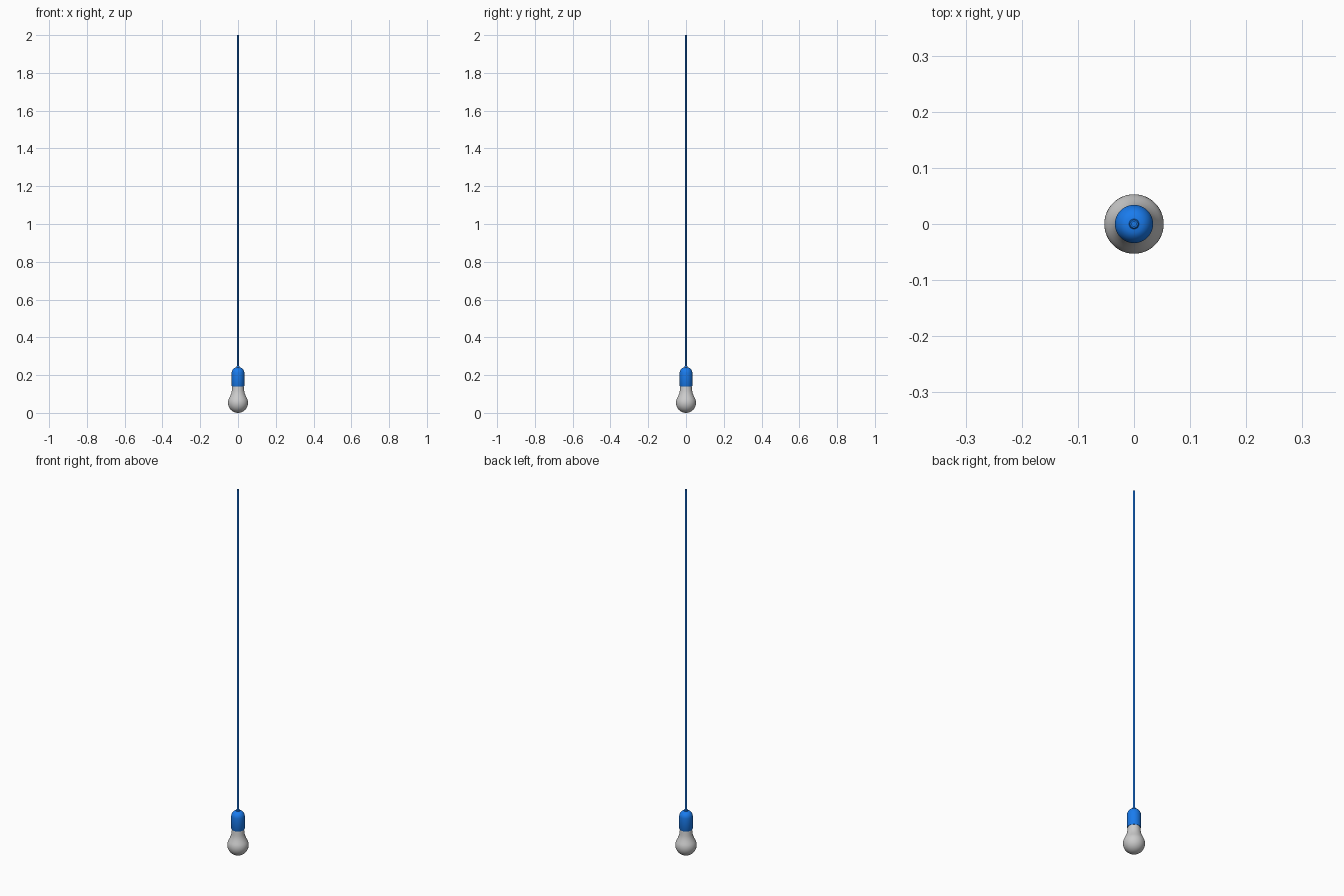
import bpy, bmesh, math
from mathutils import Matrix

if "Cube" in bpy.data.objects:
    bpy.data.objects.remove(bpy.data.objects["Cube"])


def lathe(name, profile, segments=48, color=None):
    """Revolve (radius, z) points around the z axis."""
    bm = bmesh.new()
    verts = [bm.verts.new((r, 0, z)) for r, z in profile]
    edges = [bm.edges.new(pair) for pair in zip(verts, verts[1:])]
    bmesh.ops.spin(bm, geom=verts + edges, cent=(0, 0, 0), axis=(0, 0, 1),
                   angle=math.tau, steps=segments, use_duplicate=False)
    bmesh.ops.remove_doubles(bm, verts=bm.verts, dist=1e-5)
    bmesh.ops.recalc_face_normals(bm, faces=bm.faces)
    mesh = bpy.data.meshes.new(name)
    bm.to_mesh(mesh)
    bm.free()
    obj = bpy.data.objects.new(name, mesh)
    bpy.context.collection.objects.link(obj)
    if color:
        mat = bpy.data.materials.new(name + "_paint")
        mat.diffuse_color = color
        mat.use_nodes = True
        mat.node_tree.nodes["Principled BSDF"].inputs["Base Color"].default_value = mat.diffuse_color
        mesh.materials.append(mat)
    bpy.ops.object.select_all(action='DESELECT')
    obj.select_set(True)
    bpy.context.view_layer.objects.active = obj
    bpy.ops.object.shade_smooth_by_angle(angle=math.radians(35))
    return obj


BLUE = (0.01, 0.2, 0.85, 1)

# Glass bulb: round globe flowing into a neck that enters the socket
R = 0.053
globe = [(R * math.sin(math.radians(a)), R - R * math.cos(math.radians(a)))
         for a in range(0, 121, 8)]
neck = [(0.041, 0.090), (0.036, 0.102), (0.033, 0.115), (0.0315, 0.128),
        (0.030, 0.142), (0.028, 0.152), (0, 0.152)]
lathe("light_bulb", globe + neck)

# Lamp socket: straight sleeve with chamfered rim, domed shoulder, cord grip
shoulder = [(0.034, 0.212), (0.0325, 0.220), (0.029, 0.228),
            (0.023, 0.235), (0.016, 0.239)]
lathe("lamp_socket", [(0.030, 0.152), (0.030, 0.141), (0.032, 0.141), (0.034, 0.145)]
      + shoulder + [(0.009, 0.240), (0.009, 0.247), (0.007, 0.249), (0, 0.249)],
      color=BLUE)

# Hanging cord
lathe("cord", [(0, 0.235), (0.005, 0.235), (0.005, 2.0), (0, 2.0)], 16, BLUE)
